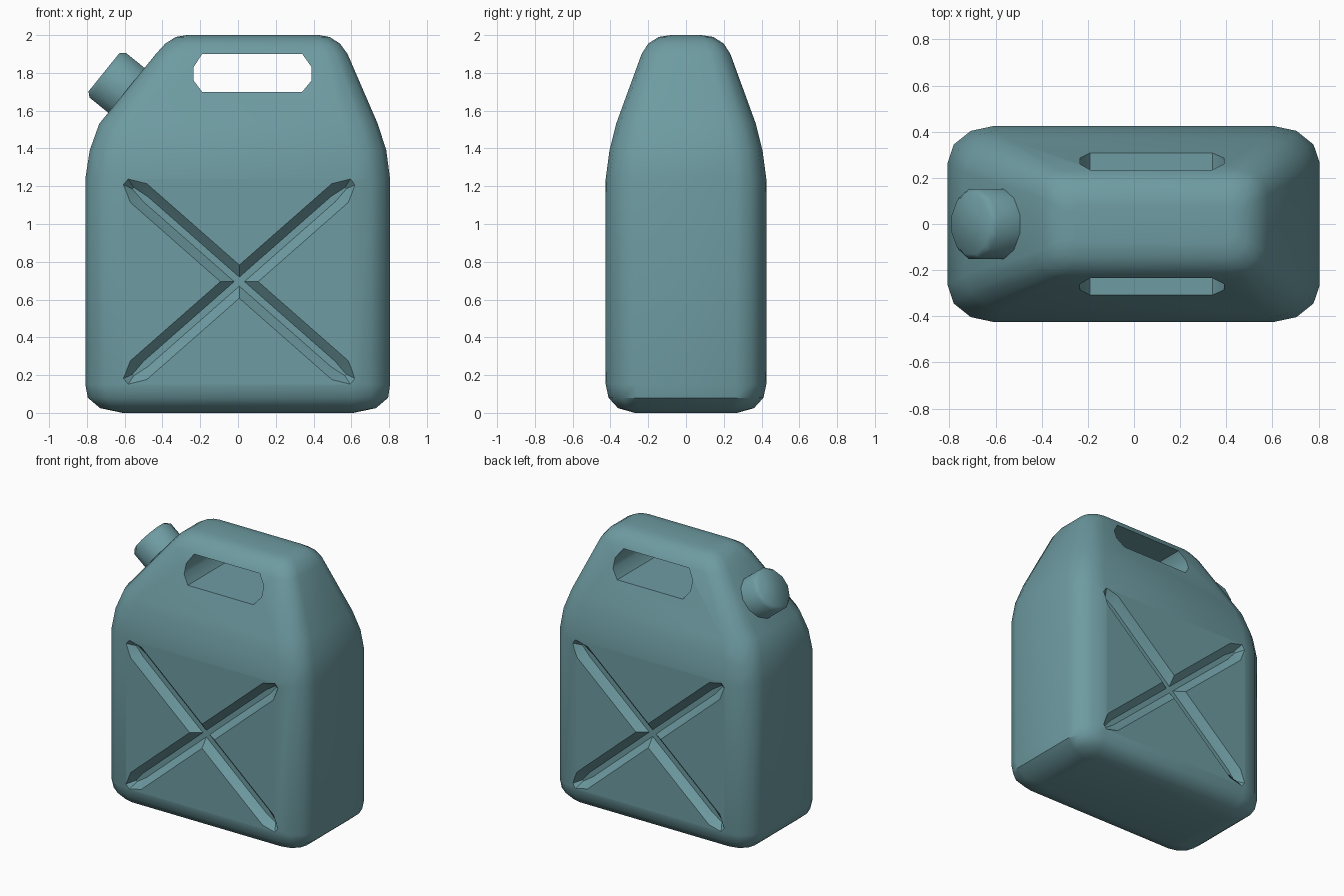
import bpy, bmesh
from math import sin, cos, pi, radians, atan2
from mathutils import Vector, Matrix

if "Cube" in bpy.data.objects:
    bpy.data.objects.remove(bpy.data.objects["Cube"])

mat = bpy.data.materials.new("teal_plastic")
mat.diffuse_color = (0.155, 0.33, 0.36, 1)
mat.use_nodes = True
mat.node_tree.nodes["Principled BSDF"].inputs["Base Color"].default_value = mat.diffuse_color


def loft(name, rings):
    """Closed solid skinned through rings of equal point count."""
    bm = bmesh.new()
    vs = [[bm.verts.new(p) for p in r] for r in rings]
    n = len(vs[0])
    for a, b in zip(vs, vs[1:]):
        for i in range(n):
            j = (i + 1) % n
            bm.faces.new((a[i], a[j], b[j], b[i]))
    bm.faces.new(vs[0][::-1])
    bm.faces.new(vs[-1])
    bmesh.ops.recalc_face_normals(bm, faces=bm.faces)
    me = bpy.data.meshes.new(name)
    bm.to_mesh(me)
    bm.free()
    ob = bpy.data.objects.new(name, me)
    bpy.context.collection.objects.link(ob)
    me.materials.append(mat)
    return ob


def activate(ob):
    bpy.ops.object.select_all(action='DESELECT')
    ob.select_set(True)
    bpy.context.view_layer.objects.active = ob


def cut(ob, cutter):
    cutter.hide_render = True
    activate(ob)
    m = ob.modifiers.new("cut", 'BOOLEAN')
    m.operation, m.solver, m.object = 'DIFFERENCE', 'EXACT', cutter
    bpy.ops.object.modifier_apply(modifier=m.name)
    bpy.data.objects.remove(cutter)


def smooth(ob, deg):
    activate(ob)
    bpy.ops.object.shade_smooth_by_angle(angle=radians(deg))


def rounded_rect(z, xl, xr, hy, rx, ry):
    pts = []
    for k, (cx, cy) in enumerate(((xr - rx, hy - ry), (xl + rx, hy - ry),
                                  (xl + rx, ry - hy), (xr - rx, ry - hy))):
        for s in range(4):
            a = k * pi / 2 + s * pi / 6
            pts.append((cx + rx * cos(a), cy + ry * sin(a), z))
    return pts


# Can body: z, left x, right x, half depth, corner radii
rows = [(0.00, -0.61, 0.61, 0.27, 0.06, 0.05),
        (0.025, -0.73, 0.73, 0.36, 0.13, 0.11),
        (0.08, -0.795, 0.795, 0.41, 0.19, 0.15),
        (0.15, -0.808, 0.805, 0.425, 0.20, 0.16),
        (1.24, -0.808, 0.805, 0.425, 0.20, 0.16),
        (1.39, -0.785, 0.785, 0.405, 0.19, 0.155),
        (1.53, -0.735, 0.74, 0.37, 0.18, 0.15),
        (1.90, -0.435, 0.58, 0.235, 0.12, 0.11),
        (1.955, -0.385, 0.54, 0.20, 0.11, 0.10),
        (1.99, -0.33, 0.485, 0.145, 0.08, 0.07),
        (2.00, -0.27, 0.43, 0.08, 0.04, 0.04)]
body = loft("can_body", [rounded_rect(*r) for r in rows])

# Handle opening through the top
hole = [(-0.19, 1.9), (0.34, 1.9), (0.39, 1.83), (0.39, 1.76),
        (0.34, 1.7), (-0.19, 1.7), (-0.235, 1.76), (-0.235, 1.83)]
cut(body, loft("hole_cutter", [[(x, y, z) for x, z in hole] for y in (-0.6, 0.6)]))

# Crossed grooves on front and back
L = 0.80
tilt = atan2(1.02, 1.16)


def groove_ring(y, w, l, a):
    pts = [(-l, -w * 0.3), (-l + 0.09, -w), (l - 0.09, -w),
           (l, -w * 0.3), (l, w * 0.3), (l - 0.09, w), (-l + 0.09, w), (-l, w * 0.3)]
    return [(0.007 + u * cos(a) - v * sin(a), y, 0.695 + u * sin(a) + v * cos(a))
            for u, v in pts]


for side in (-1, 1):
    for a in (tilt, -tilt):
        rings = [groove_ring(side * 0.455, 0.100, L + 0.02, a),
                 groove_ring(side * 0.425, 0.066, L, a),
                 groove_ring(side * 0.375, 0.018, L - 0.05, a)]
        cut(body, loft("groove_cutter", rings))
smooth(body, 40)

# Screw cap, square to the left shoulder
axis = Vector((-0.78, 0, 0.63)).normalized()
place = Matrix.Translation((-0.585, 0, 1.703)) @ Vector((0, 0, 1)).rotation_difference(axis).to_matrix().to_4x4()
cap_rows = [(-0.06, 0.158), (0.135, 0.158), (0.16, 0.135)]
cap = loft("screw_cap", [[place @ Vector((r * cos(a), r * sin(a), h))
                          for a in (pi / 12 + i * pi / 6 for i in range(12))]
                         for h, r in cap_rows])
smooth(cap, 50)
